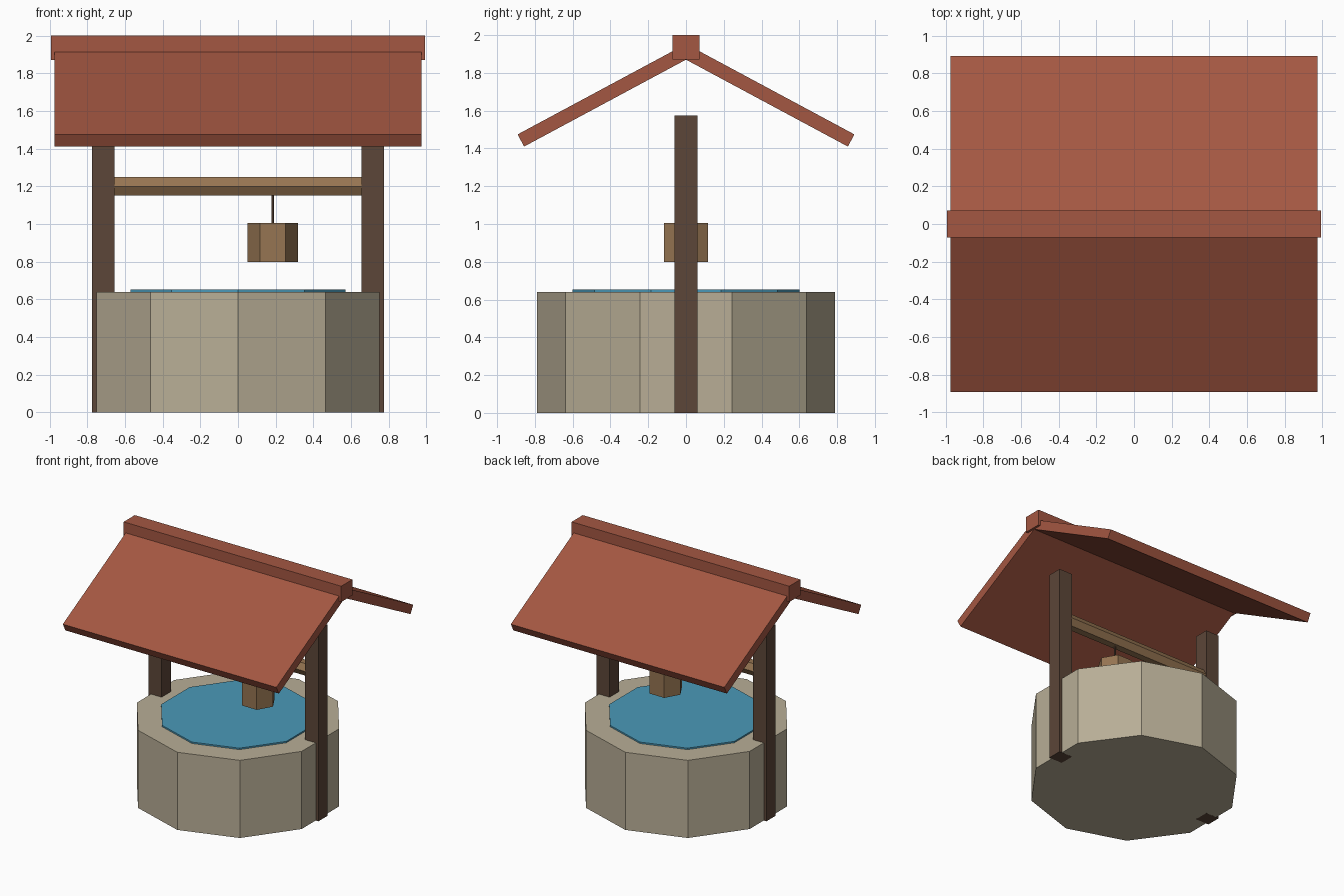
import bpy
import math
from mathutils import Matrix, Vector

old = bpy.data.objects.get("Cube")
if old:
    bpy.data.objects.remove(old, do_unlink=True)


def material(name, rgb):
    mat = bpy.data.materials.new(name)
    mat.use_nodes = True
    linear = [((c / 255 + 0.055) / 1.055) ** 2.4 for c in rgb] + [1]
    mat.diffuse_color = linear
    mat.node_tree.nodes["Principled BSDF"].inputs["Base Color"].default_value = linear
    return mat


stone = material("stone", (184, 174, 150))
water_blue = material("water blue", (74, 153, 184))
dark_wood = material("dark wood", (92, 70, 56))
light_wood = material("light wood", (150, 117, 82))
roof_red = material("roof red", (164, 87, 66))


def finish(name, mat):
    obj = bpy.context.object
    obj.name = name
    obj.data.materials.append(mat)
    return obj


def box(name, mat, centre, size, tilt=0):
    bpy.ops.mesh.primitive_cube_add(size=1)
    obj = finish(name, mat)
    turn = Matrix.Rotation(tilt, 4, "X")
    obj.data.transform(Matrix.Translation(centre) @ turn @ Matrix.Diagonal((*size, 1)))
    return obj


def prism(name, mat, sides, radius, depth, centre, rotation=(0, 0, 0)):
    bpy.ops.mesh.primitive_cylinder_add(vertices=sides, radius=radius, depth=depth,
                                        location=centre, rotation=rotation)
    return finish(name, mat)


# Stone ring and water, with corners on the front-back axis
prism("well_wall", stone, 10, 0.79, 0.64, (0, 0, 0.32))
prism("water", water_blue, 10, 0.60, 0.05, (0, 0, 0.627))

# Posts and crossbeam
for side, x in (("left", 0.715), ("right", -0.715)):
    box(side + "_post", dark_wood, (x, 0, 0.787), (0.12, 0.12, 1.575))
prism("crossbeam", light_wood, 6, 0.057, 1.40, (0, 0, 1.20), (0, math.pi / 2, 0))

# Hanging bucket and rope
prism("bucket", light_wood, 6, 0.134, 0.205, (0.185, 0, 0.902), (0, 0, math.pi / 2))
prism("rope", dark_wood, 6, 0.007, 0.22, (0.185, 0, 1.10))

# Roof slabs sloping from the ridge to the eaves
apex, eave = Vector((0, 0, 1.87)), Vector((0, 0.857, 1.41))
slope = eave - apex
angle = math.atan2(slope.z, slope.y)
thick = 0.073
normal = Vector((0, -math.sin(angle), math.cos(angle)))
middle = (apex + eave) / 2 + normal * thick / 2
for side, s in (("back", 1), ("front", -1)):
    box(side + "_roof_slab", roof_red, (0, s * middle.y, middle.z),
        (1.947, slope.length, thick), s * angle)
box("roof_ridge", roof_red, (0, 0, 1.935), (1.984, 0.145, 0.13))
